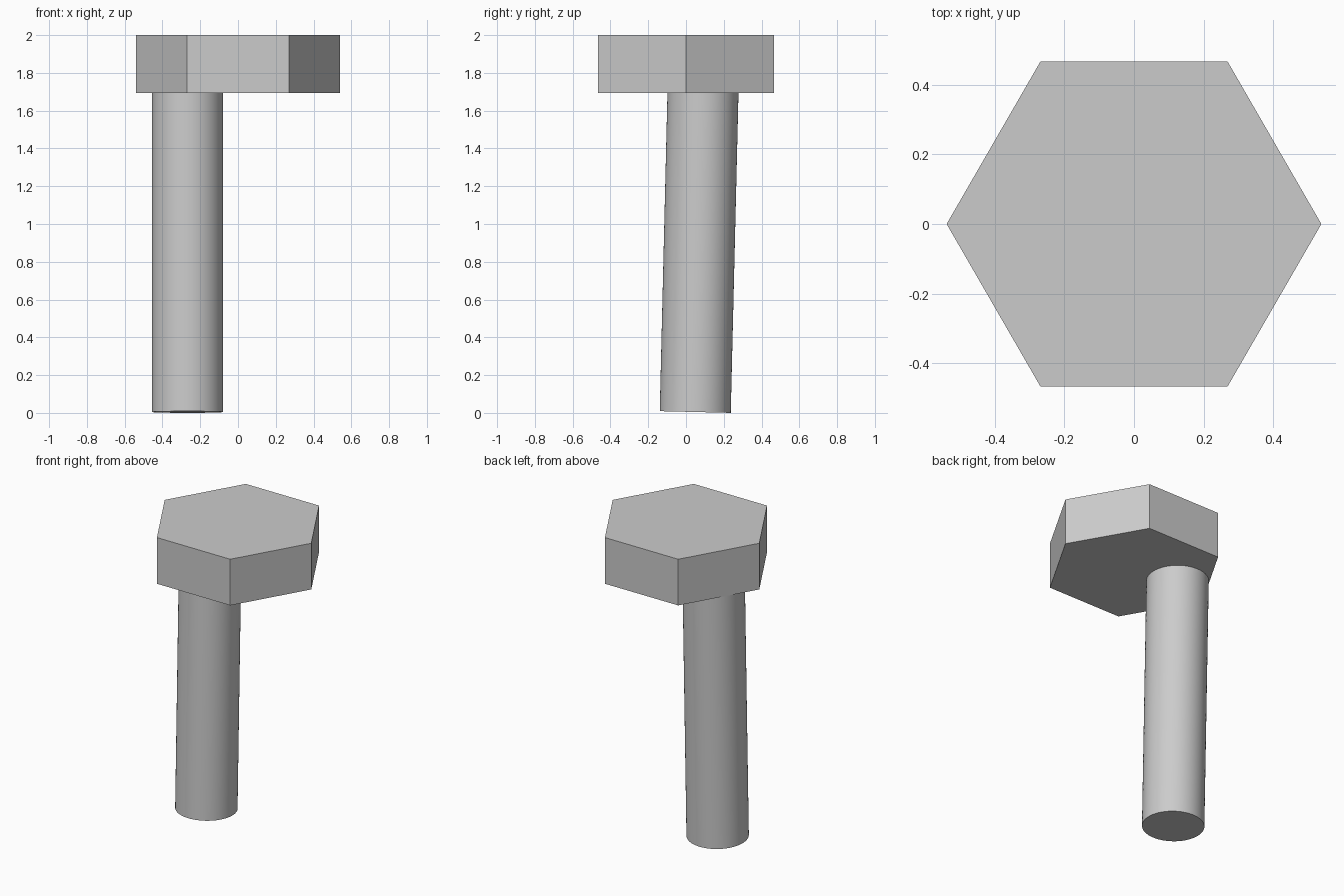
import bpy
import math
from mathutils import Vector

if "Cube" in bpy.data.objects:
    bpy.data.objects.remove(bpy.data.objects["Cube"])


def prism(name, sides, radius, start, end):
    """Closed prism or cylinder whose axis runs from start to end."""
    start, end = Vector(start), Vector(end)
    axis = end - start
    bpy.ops.mesh.primitive_cylinder_add(
        vertices=sides, radius=radius, depth=axis.length,
        location=(start + end) / 2,
        rotation=(-math.atan2(axis.y, axis.z), 0, 0))
    obj = bpy.context.object
    obj.name = name
    return obj


# Hexagonal head, corners pointing along x
head = prism("bolt_head", 6, 0.539, (0, 0, 1.693), (0, 0, 2.0))
head.rotation_euler.z = math.radians(30)

# Off-centre shaft, leaning slightly to the back and sunk into the head
shaft = prism("bolt_shaft", 64, 0.188, (-0.267, 0.049, 0.0047), (-0.267, 0.0905, 1.72))
bpy.ops.object.shade_smooth_by_angle(angle=math.radians(30))
